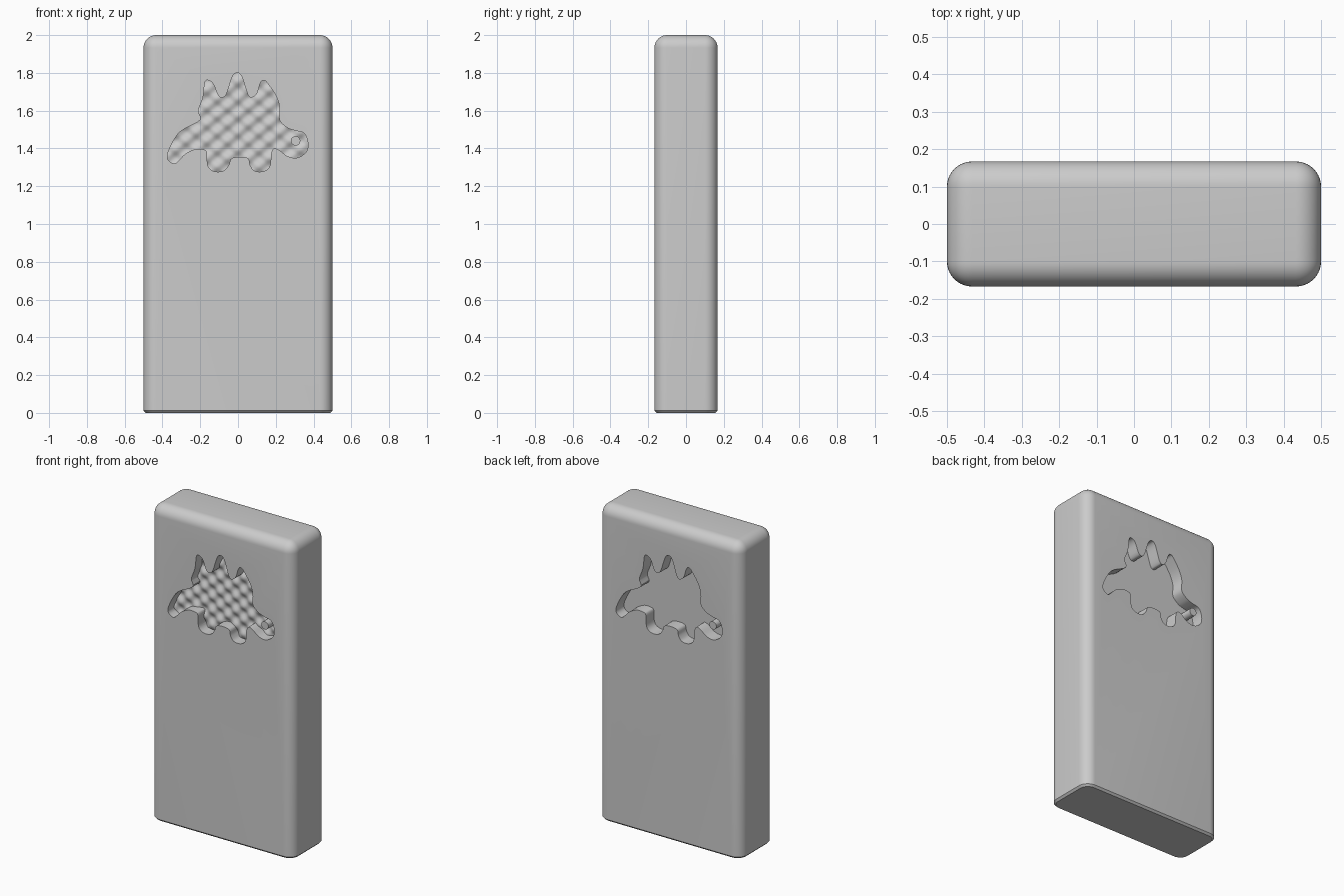
import bpy, bmesh, math
from mathutils import Matrix, Vector

if "Cube" in bpy.data.objects:
    bpy.data.objects.remove(bpy.data.objects["Cube"])

WIDTH, THICK, HEIGHT = 1.0, 0.334, 2.0
DEPTH = 0.08
FACE = THICK / 2

grey = bpy.data.materials.new("plain grey")
grey.use_nodes = True
grey.diffuse_color = (0.6, 0.6, 0.6, 1)
grey.node_tree.nodes["Principled BSDF"].inputs["Base Color"].default_value = (0.6, 0.6, 0.6, 1)

# Dinosaur outline in hundredths of a unit (x, z), clockwise from the tail tip
OUTLINE = [
    (-37, 138), (-33, 146), (-29, 150), (-20, 155), (-21, 160), (-18.5, 167),
    (-17.5, 175), (-15.5, 176), (-13, 174), (-10.5, 168), (-8, 167), (-6, 169),
    (-3, 178), (-.5, 180), (2, 178), (5, 169), (7, 167), (10, 169),
    (12, 175), (14, 176), (16, 174), (20, 168), (22, 162), (22, 155),
    (26, 151), (30, 149.5), (35, 148), (37, 143), (36, 138), (31, 135),
    (26, 136), (22, 139), (19, 140), (17.5, 137), (17, 131), (14, 128),
    (9, 128), (6.5, 131), (5, 135), (-3, 135), (-5, 131), (-8, 128),
    (-13, 128), (-16, 131), (-16.5, 138), (-18.5, 139.5), (-23, 139.5), (-28, 137),
    (-32, 133), (-34, 132), (-37, 134),
]


def smooth_loop(points, steps=4):
    """Closed Catmull-Rom curve through the points."""
    pts = [Vector(p) / 100 for p in points]
    n = len(pts)
    loop = []
    for i in range(n):
        a, b, c, d = (pts[(i + k) % n] for k in (-1, 0, 1, 2))
        for s in range(steps):
            t = s / steps
            loop.append(b + (c - a) * t / 2 + (a - b * 2.5 + c * 2 - d / 2) * t * t
                        + (b * 1.5 - a / 2 - c * 1.5 + d / 2) * t ** 3)
    return loop


def make_object(name, bm):
    bmesh.ops.recalc_face_normals(bm, faces=bm.faces)
    mesh = bpy.data.meshes.new(name)
    bm.to_mesh(mesh)
    bm.free()
    mesh.materials.append(grey)
    obj = bpy.data.objects.new(name, mesh)
    bpy.context.collection.objects.link(obj)
    return obj


def extrude_faces(bm, faces, offset):
    new = bmesh.ops.extrude_face_region(bm, geom=faces)["geom"]
    verts = [v for v in new if isinstance(v, bmesh.types.BMVert)]
    bmesh.ops.translate(bm, verts=verts, vec=offset)
    return verts


def subtract(target, cutter):
    """Cut one solid from another, bake the result and discard the cutter."""
    cutter.hide_render = True
    mod = target.modifiers.new("cut", "BOOLEAN")
    mod.operation, mod.solver, mod.object = "DIFFERENCE", "EXACT", cutter
    bpy.context.view_layer.update()
    graph = bpy.context.evaluated_depsgraph_get()
    baked = bpy.data.meshes.new_from_object(target.evaluated_get(graph))
    target.modifiers.clear()
    target.data = baked
    bpy.data.objects.remove(cutter)


def dinosaur_cutter(name):
    bm = bmesh.new()
    face = bm.faces.new([bm.verts.new((p.x, -FACE + DEPTH, p.y)) for p in smooth_loop(OUTLINE)])
    extrude_faces(bm, [face], (0, -DEPTH - 0.1, 0))
    return make_object(name, bm)


def wavy_slab():
    """Staggered bumps that form the textured floor of the front recess."""
    bm = bmesh.new()
    place = Matrix.Translation((0, 0, 1.54)) @ Matrix.Rotation(math.pi / 2, 4, "X")
    bmesh.ops.create_grid(bm, x_segments=80, y_segments=72, size=0.5, matrix=place)
    for v in bm.verts:
        v.co.x *= 0.9
        v.co.z = 1.54 + (v.co.z - 1.54) * 0.62
        wave = math.cos(math.tau * v.co.x / 0.11) * math.cos(math.tau * v.co.z / 0.09)
        v.co.y = -FACE + DEPTH - 0.012 + 0.01 * wave
    back = extrude_faces(bm, bm.faces[:], (0, 0.1, 0))
    for v in back:
        v.co.y = 0.05
    return make_object("wavy_slab", bm)


def eye_peg(name, turn):
    bm = bmesh.new()
    place = turn @ Matrix.Translation((0.305, -FACE + DEPTH / 2 + 0.005, 1.44)) \
        @ Matrix.Rotation(math.pi / 2, 4, "X")
    bmesh.ops.create_cone(bm, cap_ends=True, segments=32, radius1=0.025, radius2=0.025,
                          depth=DEPTH + 0.01, matrix=place)
    return make_object(name, bm)


def block():
    bm = bmesh.new()
    bmesh.ops.create_cube(bm, size=1)
    for v in bm.verts:
        v.co = (v.co.x * WIDTH, v.co.y * THICK, (v.co.z + 0.5) * HEIGHT)
    # Round the sides and top, then chamfer the foot
    rounded = [e for e in bm.edges if max(v.co.z for v in e.verts) > 1]
    bmesh.ops.bevel(bm, geom=rounded, offset=0.067, segments=10, profile=0.5, affect="EDGES")
    foot = [e for e in bm.edges if all(v.co.z < 0.001 for v in e.verts)]
    bmesh.ops.bevel(bm, geom=foot, offset=0.012, segments=1, affect="EDGES")
    return make_object("block", bm)


# Block with a textured recess in front and a plain one behind
body = block()
front = dinosaur_cutter("front_recess_cutter")
subtract(front, wavy_slab())
subtract(body, front)
half_turn = Matrix.Rotation(math.pi, 4, "Z")
back = dinosaur_cutter("back_recess_cutter")
back.data.transform(half_turn)
subtract(body, back)

# Eye pegs standing in both recesses
parts = [body, eye_peg("front_eye", Matrix.Identity(4)), eye_peg("back_eye", half_turn)]

for obj in bpy.context.selected_objects:
    obj.select_set(False)
for obj in parts:
    obj.select_set(True)
bpy.context.view_layer.objects.active = body
bpy.ops.object.shade_smooth_by_angle(angle=math.radians(35))
